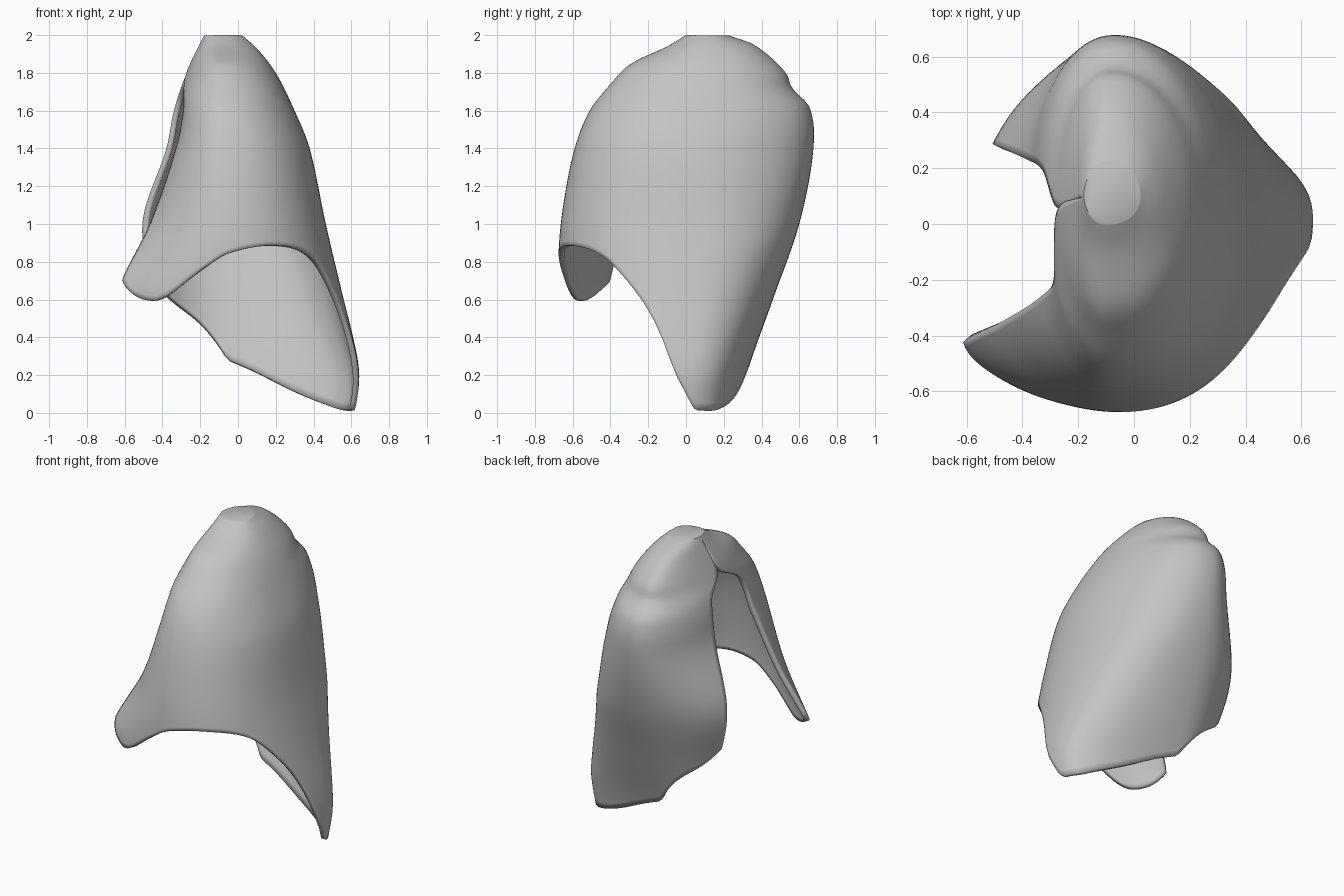
import bpy, bmesh
from math import sin, cos, radians
from mathutils import Vector

if "Cube" in bpy.data.objects:
    bpy.data.objects.remove(bpy.data.objects["Cube"])


def curve(*points):
    """Smooth function through (position, value) points."""
    def slope(i):
        a, b = points[max(i - 1, 0)], points[min(i + 1, len(points) - 1)]
        return (b[1] - a[1]) / (b[0] - a[0])

    def evaluate(p):
        p = min(max(p, points[0][0]), points[-1][0])
        i = 0
        while i < len(points) - 2 and p > points[i + 1][0]:
            i += 1
        (p0, v0), (p1, v1) = points[i], points[i + 1]
        h = p1 - p0
        s = (p - p0) / h
        rise = v0 + (v1 - v0) * s * s * (3 - 2 * s)
        bend = slope(i) * s * (1 - s) ** 2 - slope(i + 1) * s * s * (1 - s)
        return rise + h * bend
    return evaluate


# Outline of the lobe against height
outer_x = curve((0, .62), (.2, .645), (.4, .61), (.6, .56), (1, .465), (1.4, .38),
                (1.6, .3), (1.8, .2), (1.93, .1), (2, .02))
front_y = curve((.6, -.67), (.85, -.675), (1.1, -.65), (1.4, -.59),
                (1.6, -.51), (1.74, -.4), (1.85, -.29), (1.94, -.1), (2, 0))
back_y = curve((0, .28), (.2, .32), (.6, .46), (1, .6), (1.4, .675),
               (1.62, .655), (1.72, .56), (1.8, .53), (1.95, .36), (2, .22))
middle_x = curve((1, -.05), (2, -.1))
middle_y = curve((1.4, 0), (1.85, .08), (2, .1))
back_fullness = curve((.9, .8), (1.4, .97))

# The two free edges beside the opening, which meet under the crown
SEAM = 1.78
front_tip_x = curve((.55, -.64), (.68, -.63), (1, -.47), (1.4, -.33),
                    (1.6, -.29), (SEAM, -.28), (2, -.18))
back_tip_x = curve((.3, -.3), (.65, -.44), (1, -.51), (1.4, -.38),
                   (1.6, -.34), (SEAM, -.28), (2, -.18))
front_tip_y = curve((.65, -.43), (1, -.34), (1.4, -.25), (1.65, -.17), (SEAM, .05), (2, .1))
back_tip_y = curve((.65, .26), (1, .28), (1.4, .22), (1.65, .18), (SEAM, .05), (2, .1))
front_curl = curve((.65, 50), (1.4, 85))
back_curl = curve((.65, 60), (1, 65), (1.5, 85))

# Height of the lower rim around the lobe
END = 150
rim_z = curve((-END, .7), (-138, .61), (-124, .59), (-105, .74), (-90, .84),
              (-65, .88), (-38, .82), (-20, .62), (-10, .42), (-3, .17), (4, .02),
              (12, 0), (35, .01), (65, .1), (90, .26), (114, .46), (138, .6), (END, .7))


def wall_point(angle, z):
    mx, my = middle_x(z), middle_y(z)
    a = radians(angle)
    front = angle < 0
    side = front_y(z) if front else back_y(z)
    if abs(angle) <= 90:
        fullness = .9 if front else back_fullness(z)
        x = mx + (outer_x(z) - mx) * max(cos(a), 0) ** fullness
        return Vector((x, my + (side - my) * abs(sin(a)) ** fullness, z))
    tip_x, tip_y, curl = ((front_tip_x, front_tip_y, front_curl) if front
                          else (back_tip_x, back_tip_y, back_curl))
    turn = radians(curl(z))
    q = turn * (abs(angle) - 90) / (END - 90)
    x = mx + (tip_x(z) - mx) * sin(q) / sin(turn)
    y = tip_y(z) + (side - tip_y(z)) * (cos(q) - cos(turn)) / (1 - cos(turn))
    return Vector((x, y, z))


# Curled wall from the rim up to the crown
COLUMNS, LEVELS = 100, 56
bm = bmesh.new()
rings = []
for level in range(LEVELS + 1):
    t = 1 - (1 - level / LEVELS) ** 1.5
    ring = []
    for c in range(COLUMNS + 1):
        angle = END * (2 * c / COLUMNS - 1)
        low = rim_z(angle)
        ring.append(bm.verts.new(wall_point(angle, low + (2 - low) * t)))
    rings.append(ring)

for lower, upper in zip(rings, rings[1:]):
    for i in range(COLUMNS):
        bm.faces.new((lower[i], lower[i + 1], upper[i + 1], upper[i]))

# Close the crown and join the free edges below it
bm.faces.new(rings[-1][:-1])
bmesh.ops.remove_doubles(bm, verts=bm.verts, dist=.002)
bmesh.ops.recalc_face_normals(bm, faces=bm.faces)

mesh = bpy.data.meshes.new("lung_lobe")
bm.to_mesh(mesh)
bm.free()
lobe = bpy.data.objects.new("lung_lobe", mesh)
bpy.context.collection.objects.link(lobe)

# Plain grey surface
grey = bpy.data.materials.new("plain_grey")
grey.use_nodes = True
grey.diffuse_color = (.55, .55, .55, 1)
grey.node_tree.nodes["Principled BSDF"].inputs["Base Color"].default_value = (.55, .55, .55, 1)
mesh.materials.append(grey)

# Soften the wall, then give it a thin inner side
soften = lobe.modifiers.new("soften", "SMOOTH")
soften.factor = .5
soften.iterations = 3
thin = lobe.modifiers.new("wall_thickness", "SOLIDIFY")
thin.thickness = .03
thin.offset = -1
bpy.context.view_layer.objects.active = lobe
lobe.select_set(True)
bpy.ops.object.shade_smooth_by_angle(angle=radians(50))
